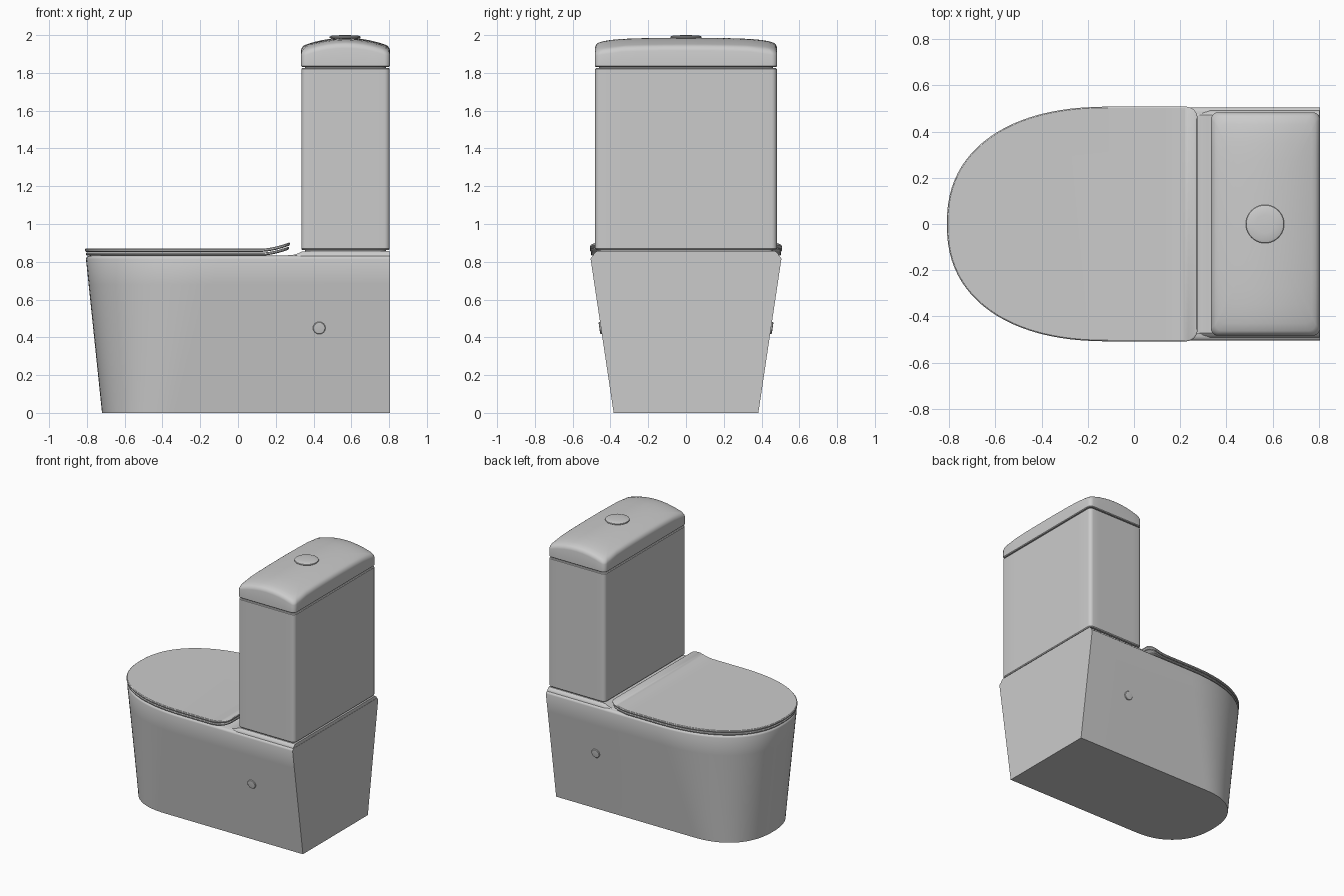
import bpy
import bmesh
from math import sin, cos, pi, radians
from mathutils import Vector

cube = bpy.data.objects.get("Cube")
if cube:
    bpy.data.objects.remove(cube, do_unlink=True)

ceramic = bpy.data.materials.new("grey ceramic")
ceramic.use_nodes = True
GREY = (0.6, 0.6, 0.6, 1)
ceramic.diffuse_color = GREY
ceramic.node_tree.nodes["Principled BSDF"].inputs["Base Color"].default_value = GREY


def finish(name, bm, angle=32):
    bmesh.ops.recalc_face_normals(bm, faces=bm.faces)
    mesh = bpy.data.meshes.new(name)
    bm.to_mesh(mesh)
    bm.free()
    mesh.materials.append(ceramic)
    mesh.shade_smooth()
    mesh.set_sharp_from_angle(angle=radians(angle))
    obj = bpy.data.objects.new(name, mesh)
    bpy.context.collection.objects.link(obj)
    return obj


def loft(rings):
    """Skin a stack of equal-length closed rings and cap both ends."""
    bm = bmesh.new()
    rows = [[bm.verts.new(p) for p in ring] for ring in rings]
    for a, b in zip(rows, rows[1:]):
        for i in range(len(a)):
            j = (i + 1) % len(a)
            bm.faces.new((a[i], a[j], b[j], b[i]))
    bm.faces.new(rows[0][::-1])
    bm.faces.new(rows[-1])
    return bm


def d_outline(front, start, back, half, z, corner=0.0, power=2.3, n=48):
    """D-shaped plan: superelliptic nose towards -x, square back."""
    pts = []
    for i in range(n + 1):
        t = pi * i / n
        c, s = sin(t), cos(t)
        x = start - (start - front) * abs(c) ** (2 / power)
        y = half * (1 if s > 0 else -1) * abs(s) ** (2 / power)
        pts.append(Vector((x, y, z)))
    for side in (-1, 1):
        if corner:
            arc = [Vector((back - corner + corner * sin(a), side * (half - corner + corner * cos(a)), z))
                   for a in (k * pi / 12 for k in range(7))]
            pts += arc if side < 0 else arc[::-1]
        else:
            pts.append(Vector((back, side * half, z)))
    return pts


def round_rect(x0, x1, half, r, z, n=8):
    """Rounded rectangle with evenly divided sides."""
    arcs = []
    for k, (cx, cy) in enumerate(((x1 - r, half - r), (x0 + r, half - r),
                                  (x0 + r, r - half), (x1 - r, r - half))):
        arcs.append([Vector((cx + r * cos(a), cy + r * sin(a), z))
                     for a in (k * pi / 2 + j * pi / 10 for j in range(6))])
    pts = []
    for k in range(4):
        pts += arcs[k]
        a, b = arcs[k][-1], arcs[(k + 1) % 4][0]
        pts += [a.lerp(b, j / n) for j in range(1, n)]
    return pts


# Pan: tapered body with a softly rounded top edge
foot = d_outline(-0.72, -0.33, 0.805, 0.383, 0.0)
rim = d_outline(-0.805, -0.1, 0.805, 0.505, 0.815)
rings = [[a.lerp(b, k / 6) for a, b in zip(foot, rim)] for k in range(7)]
for inset, z in ((0.003, 0.823), (0.009, 0.829), (0.02, 0.832)):
    rings.append(d_outline(-0.805 + inset, -0.1, 0.805, 0.505 - inset, z))
finish("pan_body", loft(rings))

# Raised deck that carries the cistern
profile = [(0.2, 0.82), (0.22, 0.832), (0.29, 0.836), (0.315, 0.843), (0.335, 0.853),
           (0.36, 0.856), (0.803, 0.856), (0.803, 0.82)]
sections = []
for y, drop in ((-0.492, 0.022), (-0.485, 0.01), (-0.472, 0), (0.472, 0), (0.485, 0.01), (0.492, 0.022)):
    sections.append([Vector((x, y, max(0.815, z - drop))) for x, z in profile])
finish("cistern_deck", loft(sections))


# Seat and seat lid: thin slabs whose back edge sweeps upward
def slab(name, z0, z1, inset, back):
    f, h, e = -0.81 + inset, 0.508 - inset, 0.005
    levels = ((e, z0), (0, z0 + e), (0, z1 - e), (0.002, z1 - 0.002), (e, z1))
    bm = loft([d_outline(f + d, -0.1, back - d, h - d, z, corner=0.05) for d, z in levels])
    for k in range(9):
        bmesh.ops.bisect_plane(bm, geom=bm.verts[:] + bm.edges[:] + bm.faces[:],
                               plane_co=(0.13 + 0.015 * k, 0, 0), plane_no=(1, 0, 0))
    for v in bm.verts:
        t = max(0, v.co.x - 0.13) / 0.14
        v.co.z += 0.032 * t ** 1.6
    finish(name, bm)


slab("seat", 0.833, 0.849, 0.004, 0.27)
slab("seat_lid", 0.853, 0.87, 0.0, 0.275)

# Cistern: box with softened edges and recessed joints above and below
X0, X1, HALF = 0.335, 0.803, 0.481
steps = ((0.02, 0.85), (0.02, 0.862), (0.005, 0.863), (0, 0.869), (0, 1.82),
         (0.004, 1.825), (0.02, 1.826), (0.02, 1.84))
finish("cistern", loft([round_rect(X0 + d, X1 - d, HALF - d, 0.028, z) for d, z in steps]))


# Cistern lid: arched crown, falling away at the ends
def crown(p):
    u = (p.x - (X0 + X1) / 2) / ((X1 - X0) / 2)
    v = p.y / HALF
    return 1.986 - 0.045 * u * u - 0.01 * v * v - 0.022 * v ** 8


LX0, LX1, LH = X0 - 0.002, X1 + 0.002, HALF + 0.002
rings = [round_rect(LX0 + d, LX1 - d, LH - d, 0.03, z) for d, z in ((0.005, 1.832), (0, 1.837))]
for d, drop in ((0, 0.022), (0.003, 0.012), (0.01, 0.004), (0.02, 0)):
    ring = round_rect(LX0 + d, LX1 - d, LH - d, 0.03, 0)
    for p in ring:
        p.z = crown(p) - drop
    rings.append(ring)
centre = Vector(((X0 + X1) / 2, 0, 0))
for s in (0.93, 0.86, 0.75, 0.6, 0.4, 0.2, 0.03):
    ring = [centre.lerp(Vector((p.x, p.y, 0)), s) for p in rings[5]]
    for p in ring:
        p.z = crown(p)
    rings.append(ring)
finish("cistern_lid", loft(rings))


# Round parts: flush button and the fixing caps on both flanks
def turned(name, steps, n=40):
    return finish(name, loft([[Vector((r * cos(2 * pi * i / n), r * sin(2 * pi * i / n), z))
                               for i in range(n)] for r, z in steps]))


button = turned("flush_button", ((0.065, 0), (0.065, 0.012), (0.08, 0.014), (0.083, 0.018),
                                 (0.081, 0.023), (0.07, 0.027), (0.04, 0.029), (0.01, 0.03)))
button.location = (0.567, 0, 1.97)

for side, label in ((1, "left"), (-1, "right")):
    cap = turned(label + "_fixing_cap", ((0.033, -0.02), (0.033, 0.006), (0.03, 0.009), (0.02, 0.01)), 24)
    cap.location = (0.43, side * 0.449, 0.45)
    cap.rotation_euler = (-side * radians(98.3), 0, 0)
